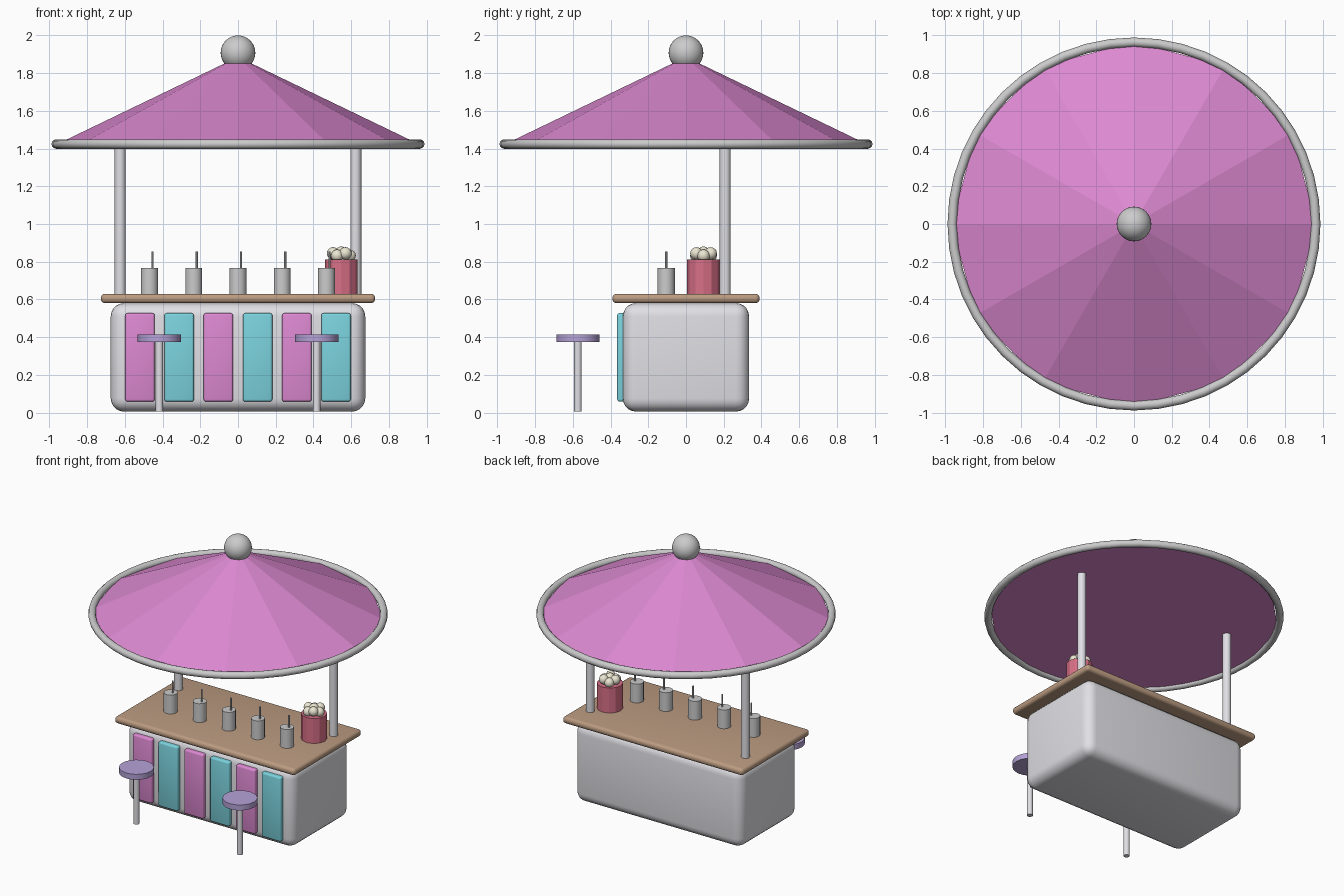
import bpy
from math import cos, sin, pi, radians

if "Cube" in bpy.data.objects:
    bpy.data.objects.remove(bpy.data.objects["Cube"])


def material(name, r, g, b):
    m = bpy.data.materials.new(name)
    m.diffuse_color = (r, g, b, 1)
    m.use_nodes = True
    m.node_tree.nodes["Principled BSDF"].inputs["Base Color"].default_value = m.diffuse_color
    return m


PINK = material("pink", 0.72, 0.25, 0.64)
CYAN = material("cyan", 0.20, 0.65, 0.73)
WHITE = material("off_white", 0.75, 0.74, 0.78)
WOOD = material("wood", 0.50, 0.33, 0.22)
LILAC = material("lilac", 0.46, 0.36, 0.67)
RED = material("red", 0.69, 0.16, 0.24)
CREAM = material("cream", 0.83, 0.79, 0.64)


def finish(name, mat=None, smooth=True):
    ob = bpy.context.object
    ob.name = name
    if mat:
        ob.data.materials.append(mat)
    if smooth:
        bpy.ops.object.shade_smooth_by_angle(angle=radians(35))
    return ob


def box(name, lo, hi, bevel, mat, segments=4):
    centre = [(a + b) / 2 for a, b in zip(lo, hi)]
    bpy.ops.mesh.primitive_cube_add(size=1, location=centre)
    ob = bpy.context.object
    ob.scale = [b - a for a, b in zip(lo, hi)]
    bpy.ops.object.transform_apply(location=False, rotation=False, scale=True)
    mod = ob.modifiers.new("bevel", 'BEVEL')
    mod.width, mod.segments = bevel, segments
    bpy.ops.object.modifier_apply(modifier="bevel")
    return finish(name, mat)


def cylinder(name, x, y, z0, z1, r, sides, mat=None, smooth=True):
    bpy.ops.mesh.primitive_cylinder_add(vertices=sides, radius=r, depth=z1 - z0,
                                        location=(x, y, (z0 + z1) / 2))
    return finish(name, mat, smooth)


def ball(name, x, y, z, r, mat=None, seg=16):
    bpy.ops.mesh.primitive_uv_sphere_add(segments=seg, ring_count=seg // 2,
                                         radius=r, location=(x, y, z))
    return finish(name, mat)


# Counter body and wooden top
box("counter_body", (-0.675, -0.335, 0.005), (0.675, 0.335, 0.58), 0.07, WHITE, 5)
box("counter_top", (-0.727, -0.39, 0.58), (0.727, 0.39, 0.63), 0.022, WOOD)

# Alternating front panels
for i in range(6):
    x = -0.52 + 0.208 * i
    box(f"front_panel_{i + 1}", (x - 0.078, -0.365, 0.058), (x + 0.078, -0.31, 0.527),
        0.012, CYAN if i % 2 else PINK, 3)

# Posts and stools, one per side
for side, s in (("left", -1), ("right", 1)):
    cylinder(f"{side}_post", s * 0.625, 0.208, 0.60, 1.43, 0.029, 16, WHITE)
    cylinder(f"{side}_stool_leg", s * 0.417, -0.573, 0.005, 0.39, 0.02, 12, WHITE)
    cylinder(f"{side}_stool_seat", s * 0.417, -0.573, 0.375, 0.415, 0.115, 20, LILAC)

# Faceted twelve-sided canopy with closed underside, round rim and top ball
bpy.ops.mesh.primitive_cone_add(vertices=12, radius1=0.967, radius2=0, depth=0.466,
                                location=(0, 0, 1.42 + 0.233), rotation=(0, 0, 0))
finish("canopy", PINK, smooth=False)
bpy.ops.mesh.primitive_torus_add(major_radius=0.964, minor_radius=0.025,
                                 major_segments=48, minor_segments=12,
                                 location=(0, 0, 1.424))
finish("canopy_rim")
ball("top_ball", 0, 0, 1.908, 0.092, seg=32)

# Row of cups with straws
for i in range(5):
    x = -0.469 + 0.2345 * i
    cylinder(f"cup_{i + 1}", x, -0.105, 0.628, 0.767, 0.046, 14)
    cylinder(f"straw_{i + 1}", x + 0.016, -0.105, 0.70, 0.855, 0.006, 8)

# Popcorn bucket and its heap
bx, by = 0.548, 0.093
cylinder("popcorn_bucket", bx, by, 0.628, 0.812, 0.087, 12, RED, smooth=False)
for i in range(6):
    a = i * pi / 3
    ball(f"popcorn_{i + 1}", bx + 0.044 * cos(a), by + 0.044 * sin(a),
         0.832 + 0.012 * (i % 2), 0.033, CREAM)
ball("popcorn_centre", bx, by, 0.848, 0.033, CREAM)
